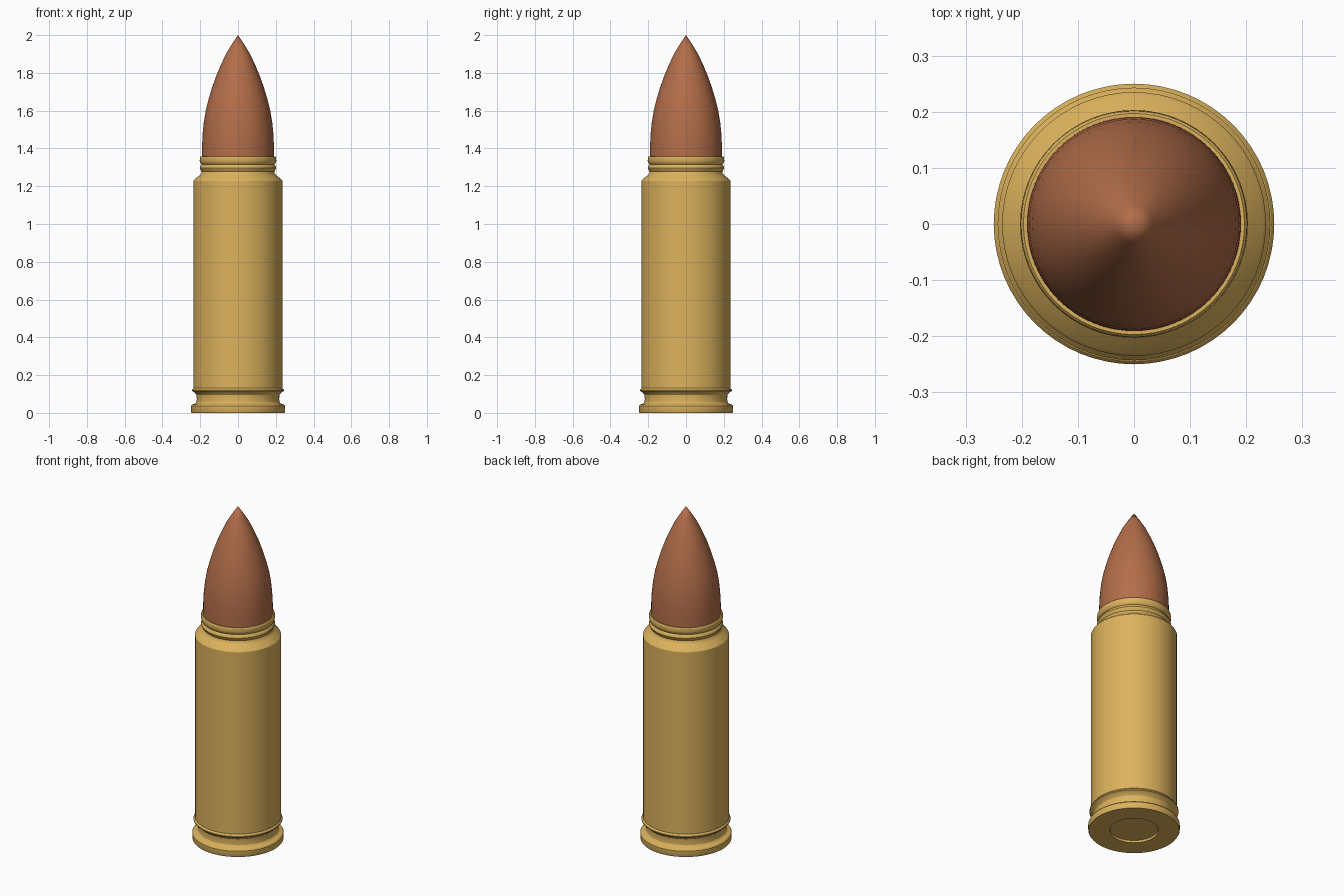
import bpy, bmesh, math

if "Cube" in bpy.data.objects:
    bpy.data.objects.remove(bpy.data.objects["Cube"])

SEGMENTS = 64


def material(name, rgb):
    m = bpy.data.materials.new(name)
    m.diffuse_color = (*rgb, 1)
    m.use_nodes = True
    m.node_tree.nodes["Principled BSDF"].inputs["Base Color"].default_value = m.diffuse_color
    return m


def lathe(name, profile, mat):
    """Revolve (radius, height) points about z; radius 0 makes a pole."""
    bm = bmesh.new()
    rings = []
    for r, z in profile:
        if r == 0:
            rings.append([bm.verts.new((0, 0, z))])
        else:
            rings.append([bm.verts.new((r * math.cos(a), r * math.sin(a), z))
                          for a in (2 * math.pi * i / SEGMENTS for i in range(SEGMENTS))])
    for lo, hi in zip(rings, rings[1:]):
        for i in range(SEGMENTS):
            j = (i + 1) % SEGMENTS
            if len(lo) == 1:
                bm.faces.new((lo[0], hi[j], hi[i]))
            elif len(hi) == 1:
                bm.faces.new((lo[i], lo[j], hi[0]))
            else:
                bm.faces.new((lo[i], lo[j], hi[j], hi[i]))
    bmesh.ops.recalc_face_normals(bm, faces=bm.faces)
    me = bpy.data.meshes.new(name)
    bm.to_mesh(me)
    bm.free()
    ob = bpy.data.objects.new(name, me)
    bpy.context.collection.objects.link(ob)
    me.materials.append(mat)
    bpy.ops.object.select_all(action='DESELECT')
    ob.select_set(True)
    bpy.context.view_layer.objects.active = ob
    bpy.ops.object.shade_smooth_by_angle(angle=math.radians(30))
    return ob


brass = material("brass", (0.72, 0.45, 0.11))
copper = material("copper", (0.45, 0.155, 0.068))

# Case: recessed primer, rim, extractor groove, body, shoulder, ringed neck
lathe("case", [
    (0, 0.012), (0.13, 0.012), (0.133, 0.0),
    (0.247, 0.0), (0.25, 0.006), (0.25, 0.036), (0.244, 0.044), (0.226, 0.05),
    (0.22, 0.058), (0.218, 0.075), (0.22, 0.095), (0.23, 0.108),
    (0.243, 0.116), (0.243, 0.122), (0.235, 0.132),
    (0.235, 1.228), (0.23, 1.236), (0.202, 1.258), (0.194, 1.268),
    (0.192, 1.278), (0.199, 1.288), (0.202, 1.297), (0.199, 1.307),
    (0.192, 1.315), (0.199, 1.322), (0.203, 1.336), (0.201, 1.352),
    (0.197, 1.357), (0.185, 1.357)], brass)

# Bullet: pointed ogive seated in the neck
lathe("bullet", [
    (0, 1.30), (0.19, 1.30), (0.191, 1.36), (0.19, 1.42), (0.187, 1.48),
    (0.181, 1.54), (0.171, 1.60), (0.156, 1.66), (0.138, 1.72),
    (0.117, 1.78), (0.092, 1.84), (0.064, 1.90), (0.034, 1.95), (0, 2.0)], copper)
